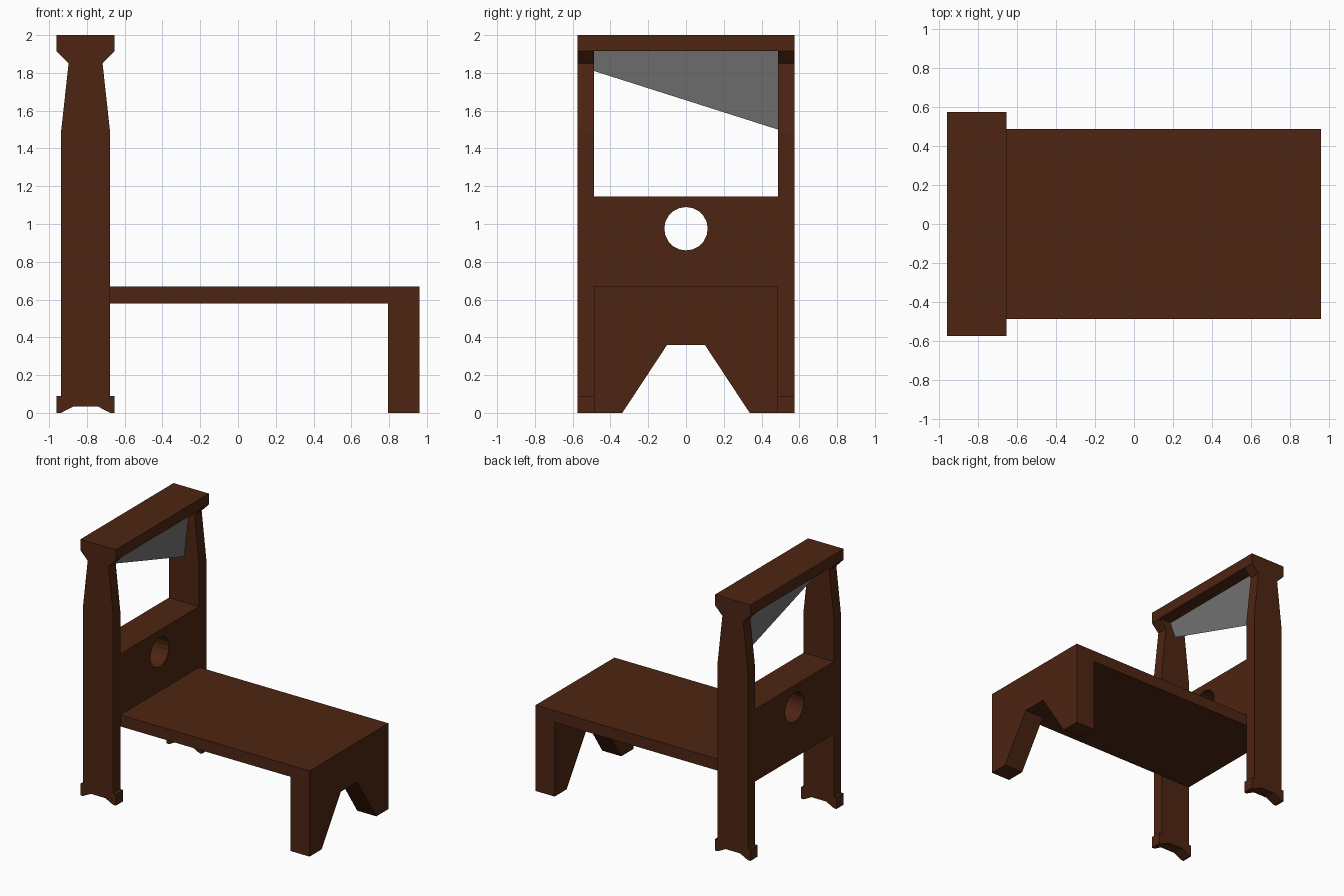
import bpy, bmesh
from math import pi, cos, sin

if "Cube" in bpy.data.objects:
    bpy.data.objects.remove(bpy.data.objects["Cube"])


def material(name, color):
    m = bpy.data.materials.new(name)
    m.diffuse_color = (*color, 1)
    m.use_nodes = True
    m.node_tree.nodes["Principled BSDF"].inputs["Base Color"].default_value = m.diffuse_color
    return m


wood = material("dark_wood", (0.075, 0.018, 0.006))
steel = material("steel", (0.18, 0.18, 0.18))


def prism(name, profile, axis, lo, hi, mat=None):
    """Extrude a 2D profile along x (profile = y,z) or along y (profile = x,z)."""
    bm = bmesh.new()

    def place(p, t):
        return (t, p[0], p[1]) if axis == "x" else (p[0], t, p[1])
    a = [bm.verts.new(place(p, lo)) for p in profile]
    b = [bm.verts.new(place(p, hi)) for p in profile]
    bm.faces.new(a)
    bm.faces.new(b)
    n = len(profile)
    for i in range(n):
        j = (i + 1) % n
        bm.faces.new((a[i], a[j], b[j], b[i]))
    bmesh.ops.recalc_face_normals(bm, faces=bm.faces)
    mesh = bpy.data.meshes.new(name)
    bm.to_mesh(mesh)
    bm.free()
    ob = bpy.data.objects.new(name, mesh)
    bpy.context.collection.objects.link(ob)
    if mat:
        mesh.materials.append(mat)
    return ob


def cut(ob, name, profile, lo, hi):
    """Carve a prism running along x out of an object."""
    cutter = prism(name, profile, "x", lo, hi, ob.data.materials[0])
    cutter.hide_render = True
    cutter.hide_set(True)
    mod = ob.modifiers.new(name, "BOOLEAN")
    mod.operation = "DIFFERENCE"
    mod.solver = "EXACT"
    mod.object = cutter


CX = -0.807     # centre of the upright frame
HALF = 0.487    # half width between the posts

# Upright frame: side profile (half, mirrored) carved into posts, board and beam
half = [(0.063, 0.035), (0.13, 0), (0.153, 0), (0.153, 0.09), (0.13, 0.09),
        (0.13, 1.485), (0.09, 1.85), (0.153, 1.915), (0.153, 2.0)]
side = [(CX + x, z) for x, z in half] + [(CX - x, z) for x, z in reversed(half)]
frame = prism("upright_frame", side, "y", -0.575, 0.575, wood)


def opening(z0, z1):
    return [(-HALF, z0), (HALF, z0), (HALF, z1), (-HALF, z1)]


cut(frame, "blade_opening_cutter", opening(1.145, 1.915), -1.2, -0.4)
cut(frame, "leg_opening_cutter", opening(-0.2, 0.58), -1.2, -0.4)
circle = [(0.115 * cos(2 * pi * i / 20), 0.975 + 0.115 * sin(2 * pi * i / 20))
          for i in range(20)]
cut(frame, "neck_hole_cutter", circle, -1.2, -0.4)

# Bench: top and end leg, with a tapered notch under the leg
bench_side = [(CX + 0.13, 0.58), (0.795, 0.58), (0.795, 0), (0.96, 0),
              (0.96, 0.67), (CX + 0.13, 0.67)]
bench = prism("bench", bench_side, "y", -HALF, HALF, wood)
cut(bench, "bench_notch_cutter",
    [(-0.403, -0.1), (0.403, -0.1), (0.1, 0.36), (-0.1, 0.36)], 0.6, 1.2)

# Blade: slanted wedge, thick at the top and sharp along the lower edge
blade = prism("blade", [(CX - 0.048, 1.915), (CX, 1.81), (CX + 0.048, 1.915)],
              "y", -HALF, HALF, steel)
for v in blade.data.vertices:
    if v.co.y > 0 and v.co.z < 1.9:
        v.co.z = 1.50
